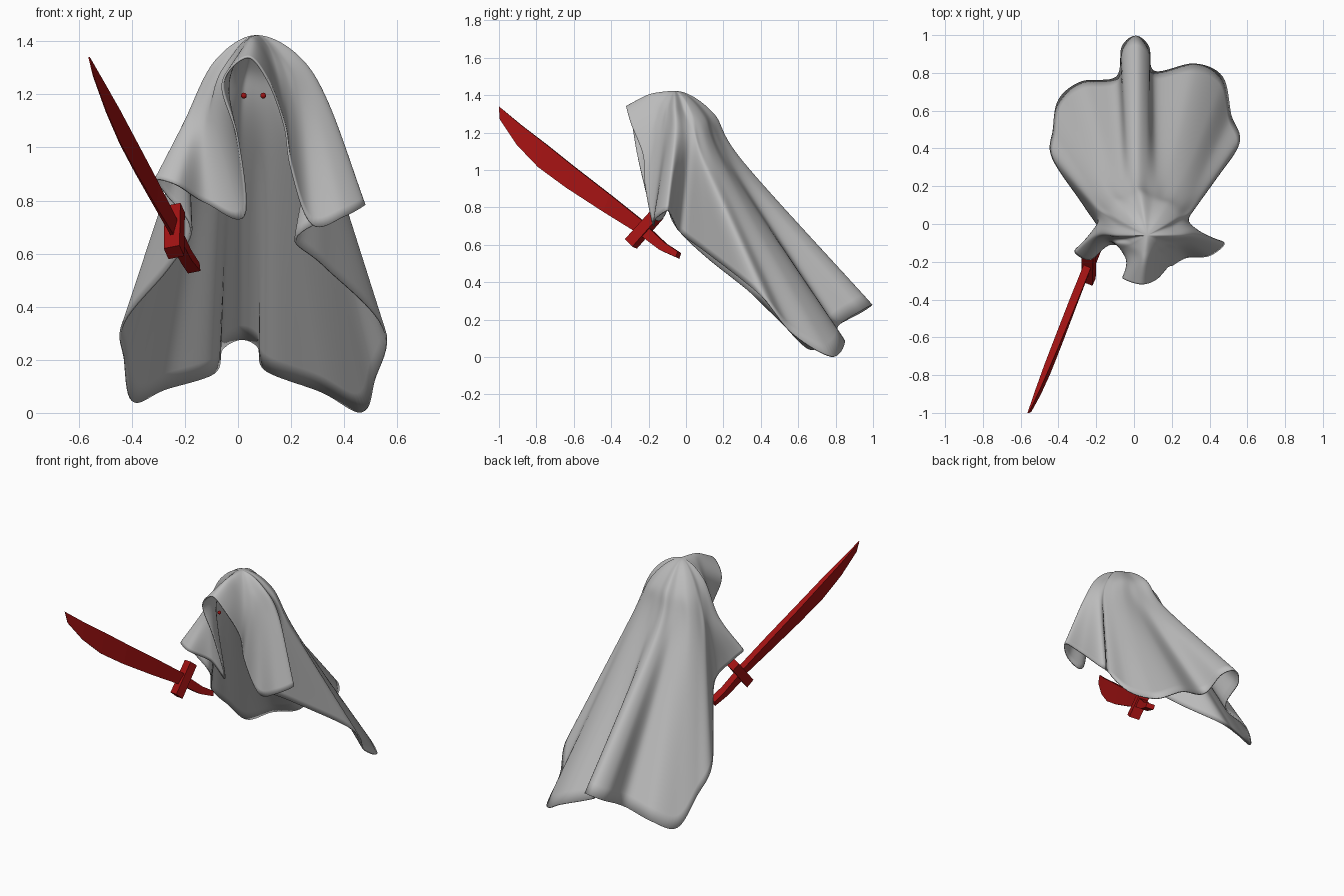
import bpy, bmesh
from mathutils import Vector, Matrix

if "Cube" in bpy.data.objects:
    bpy.data.objects.remove(bpy.data.objects["Cube"])


def material(name, color):
    m = bpy.data.materials.new(name)
    m.diffuse_color = (*color, 1)
    m.use_nodes = True
    m.node_tree.nodes["Principled BSDF"].inputs["Base Color"].default_value = m.diffuse_color
    return m


GREY = material("cloth_grey", (0.5, 0.5, 0.5))
RED = material("dark_red", (0.36, 0.006, 0.006))


def finish(name, bm, mat):
    bmesh.ops.recalc_face_normals(bm, faces=bm.faces)
    me = bpy.data.meshes.new(name)
    bm.to_mesh(me)
    bm.free()
    me.materials.append(mat)
    ob = bpy.data.objects.new(name, me)
    bpy.context.collection.objects.link(ob)
    return ob


def spline(a, b, c, d, t):
    return 0.5 * (2 * b + (c - a) * t + (2 * a - 5 * b + 4 * c - d) * t * t
                  + (3 * b - a - 3 * c + d) * t ** 3)


def sample_loop(pts, n):
    """n evenly stepped points on a closed smooth curve."""
    k, out = len(pts), []
    for i in range(n):
        u = i * k / n
        j = int(u)
        out.append(spline(*[pts[(j + o) % k] for o in (-1, 0, 1, 2)], u - j))
    return out


# Cloth: hem and shoulder curves, both starting at the hood peak and going
# round by the sword arm, the back and the other arm
hem = [Vector(p) for p in (
    (.035, -.32, 1.343), (-.062, -.285, 1.24), (-.005, -.25, 1.03), (.02, -.17, .74),
    (-.12, -.11, .79), (-.23, -.19, .86), (-.315, -.15, .88), (-.27, -.1, .82),
    (-.18, -.05, .69), (-.27, .1, .54), (-.435, .35, .34), (-.43, .5, .2),
    (-.4, .66, .045), (-.28, .755, .09), (-.095, .78, .15), (-.065, .94, .24),
    (.01, .997, .28), (.08, .94, .25), (.11, .81, .16), (.32, .85, .08),
    (.47, .78, .005), (.515, .58, .12), (.553, .41, .32), (.33, .12, .55),
    (.22, -.02, .655), (.37, -.07, .745), (.48, -.1, .785), (.4, -.17, .74),
    (.28, -.18, .71), (.205, -.22, .92), (.18, -.23, 1.08), (.118, -.295, 1.25))]
shoulder = [Vector(p) for p in (
    (.05, -.21, 1.40), (-.06, -.14, 1.24), (-.12, -.09, 1.1), (-.2, -.06, 1.1),
    (-.185, .03, 1.08), (-.215, .12, 1.0), (-.17, .215, .985), (-.06, .25, 1.02),
    (.015, .31, 1.04), (.12, .25, 1.02), (.25, .21, 1.0), (.325, .11, 1.03),
    (.29, .02, 1.12), (.34, -.06, 1.17), (.23, -.12, 1.18), (.155, -.16, 1.26))]
apex = Vector((.07, -.06, 1.423))
AROUND, STEPS = 256, 14
hem_loop = sample_loop(hem, AROUND)
shoulder_loop = sample_loop(shoulder, AROUND)

bm = bmesh.new()
top = bm.verts.new(apex)
spokes = []
for h, s in zip(hem_loop, shoulder_loop):
    d = s - apex
    head = apex + Vector((d.x * .58, d.y * .55, d.z * .3))
    before = Vector((2 * apex.x - head.x, 2 * apex.y - head.y, head.z))
    path = [before, apex, head, s, h, 2 * h - s]
    col = [top]
    for seg in range(3):
        for k in range(1, STEPS + 1):
            col.append(bm.verts.new(spline(*path[seg:seg + 4], k / STEPS)))
    spokes.append(col)
for i in range(AROUND):
    a, b = spokes[i], spokes[(i + 1) % AROUND]
    bm.faces.new((top, a[1], b[1]))
    for j in range(1, len(a) - 1):
        bm.faces.new((a[j], a[j + 1], b[j + 1], b[j]))
for f in bm.faces:
    f.smooth = True
cloth = finish("cloak", bm, GREY)
mod = cloth.modifiers.new("thickness", 'SOLIDIFY')
mod.thickness = 0.008
mod.offset = -1

# Eyes inside the hood
for side, x in (("left", .022), ("right", .095)):
    bm = bmesh.new()
    bmesh.ops.create_uvsphere(bm, u_segments=16, v_segments=10, radius=.011)
    bm.transform(Matrix.Translation((x, -.225, 1.195)))
    for f in bm.faces:
        f.smooth = True
    finish("eye_" + side, bm, RED)

# Sword lies in a slanted plane that leans a little off the vertical
SLOPE = .405
across = Vector((1, -SLOPE, .2)).normalized()


def in_plane(y, z):
    spine_z = .70 + .8 * (-.2 - y)
    return Vector((-.245 + SLOPE * (y + .22) + .2 * (spine_z - z), y, z))


def bar(name, sections):
    """Flat-faced bar from (spine point, edge point, spine width, edge width)."""
    bm = bmesh.new()
    rings = []
    for p, q, wp, wq in sections:
        p, q = in_plane(*p), in_plane(*q)
        rings.append([bm.verts.new(v) for v in (
            p + across * wp / 2, p - across * wp / 2,
            q - across * wq / 2, q + across * wq / 2)])
    for a, b in zip(rings, rings[1:]):
        for i in range(4):
            bm.faces.new((a[i], a[(i + 1) % 4], b[(i + 1) % 4], b[i]))
    bm.faces.new(rings[0])
    bm.faces.new(rings[-1])
    return finish(name, bm, RED)


bar("sword_blade", [
    ((-.20, .705), (-.23, .645), .042, .014),
    ((-.40, .865), (-.44, .775), .042, .008),
    ((-.60, 1.02), (-.64, .905), .038, .006),
    ((-.75, 1.14), (-.79, 1.015), .032, .005),
    ((-.88, 1.24), (-.905, 1.135), .022, .004),
    ((-1.0, 1.34), (-.995, 1.27), .006, .003)])
bar("sword_guard", [
    ((-.17, .785), (-.13, .75), .065, .065),
    ((-.315, .625), (-.275, .585), .065, .065)])
bar("sword_grip", [
    ((-.20, .695), (-.235, .645), .045, .045),
    ((-.11, .61), (-.135, .57), .045, .045),
    ((-.035, .56), (-.045, .53), .052, .052)])
